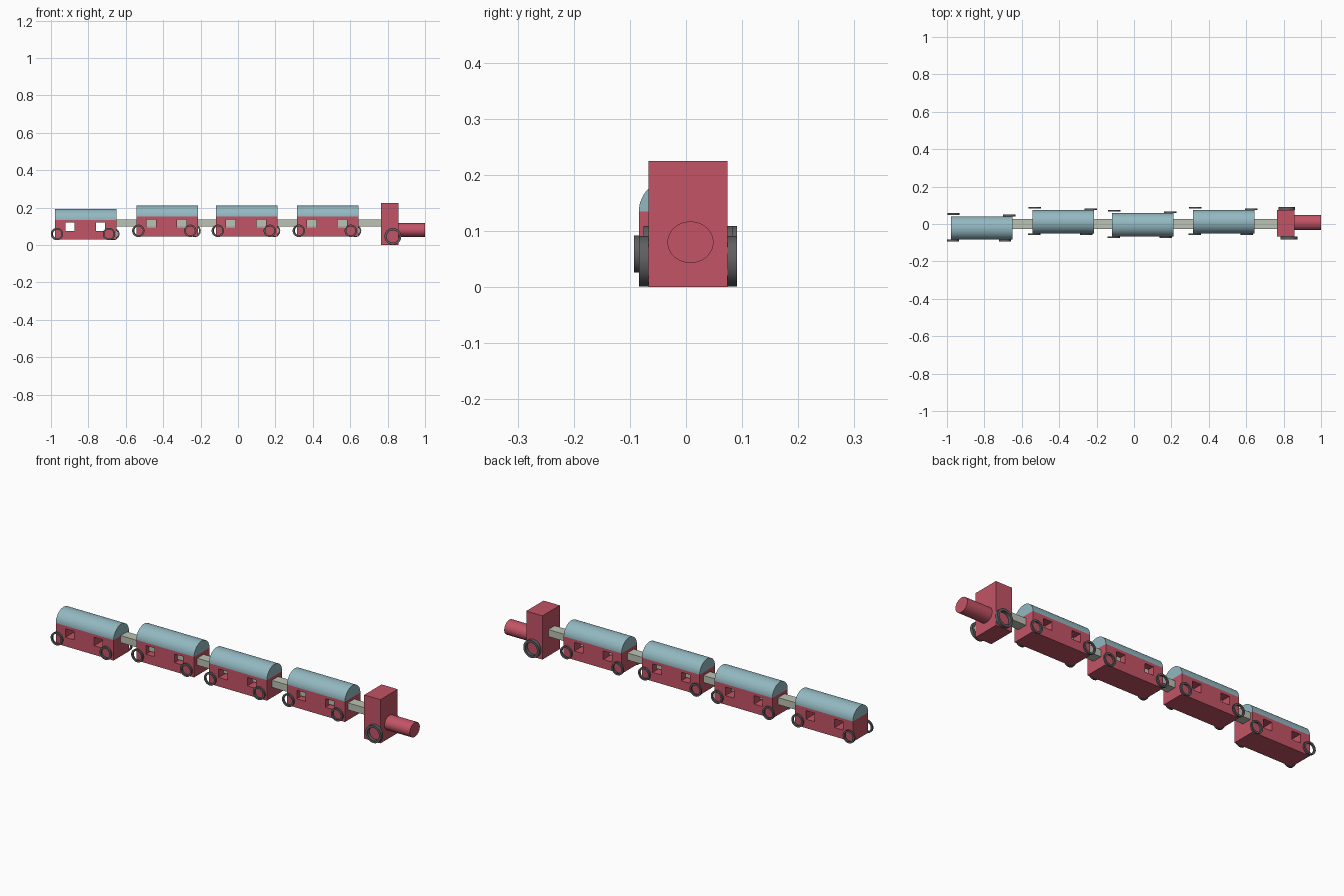
import bpy, bmesh, math

if "Cube" in bpy.data.objects:
    bpy.data.objects.remove(bpy.data.objects["Cube"])


def material(name, rgb):
    m = bpy.data.materials.new(name)
    m.diffuse_color = (*rgb, 1)
    m.use_nodes = True
    m.node_tree.nodes["Principled BSDF"].inputs["Base Color"].default_value = m.diffuse_color
    return m


RED = material("red_paint", (0.546, 0.088, 0.133))
BLUE = material("blue_roof", (0.29, 0.48, 0.53))
DARK = material("dark_rubber", (0.11, 0.115, 0.12))
BEAM = material("grey_beam", (0.50, 0.54, 0.45))


def finish(name, bm, mat, smooth=False):
    bmesh.ops.recalc_face_normals(bm, faces=bm.faces)
    me = bpy.data.meshes.new(name)
    bm.to_mesh(me)
    bm.free()
    ob = bpy.data.objects.new(name, me)
    bpy.context.collection.objects.link(ob)
    if mat:
        me.materials.append(mat)
    if smooth:
        bpy.ops.object.select_all(action='DESELECT')
        ob.select_set(True)
        bpy.context.view_layer.objects.active = ob
        bpy.ops.object.shade_smooth_by_angle(angle=math.radians(35))
    return ob


def box(name, x, y, z, mat=None):
    bm = bmesh.new()
    bmesh.ops.create_cube(bm, size=1)
    for v in bm.verts:
        for i, (a, b) in enumerate((x, y, z)):
            v.co[i] = (a + b) / 2 + v.co[i] * (b - a)
    return finish(name, bm, mat)


def extrude_profile(name, pts, depth, mat):
    bm = bmesh.new()
    face = bm.faces.new([bm.verts.new(p) for p in pts])
    out = bmesh.ops.extrude_face_region(bm, geom=[face])["geom"]
    verts = [g for g in out if isinstance(g, bmesh.types.BMVert)]
    bmesh.ops.translate(bm, verts=verts, vec=(depth, 0, 0))
    # the extrusion leaves the starting cap in place or removes it: close any gap
    bmesh.ops.holes_fill(bm, edges=[e for e in bm.edges if e.is_boundary], sides=0)
    return finish(name, bm, mat, True)


def wheel(name, x, z, y0, y1, r_out, r_in, n=40):
    # open rim: a rectangular section swept round the y axis
    bm = bmesh.new()
    section = ((r_out, y0), (r_out, y1), (r_in, y1), (r_in, y0))
    rings = []
    for i in range(n):
        a = math.tau * i / n
        rings.append([bm.verts.new((x + r * math.cos(a), y, z + r * math.sin(a)))
                      for r, y in section])
    for i in range(n):
        p, q = rings[i], rings[(i + 1) % n]
        for j in range(4):
            k = (j + 1) % 4
            bm.faces.new((p[j], p[k], q[k], q[j]))
    return finish(name, bm, DARK, True)


LENGTH, WIDTH = 0.329, 0.125


def carriage(i, x, y, z):
    # body with two window openings cut right through
    body = box(f"carriage_body_{i}", (x, x + LENGTH), (y, y + WIDTH), (z, z + 0.105), RED)
    for k, (a, b) in enumerate(((0.055, 0.104), (0.218, 0.267))):
        cutter = box(f"window_cutter_{i}_{k}", (x + a, x + b),
                     (y - 0.05, y + WIDTH + 0.05), (z + 0.046, z + 0.090))
        cutter.hide_render = True
        cutter.hide_viewport = True
        mod = body.modifiers.new("window", 'BOOLEAN')
        mod.operation = 'DIFFERENCE'
        mod.solver = 'EXACT'
        mod.object = cutter
    # barrel roof
    n = 32
    pts = [(x, y + WIDTH / 2 + WIDTH / 2 * math.cos(math.pi * k / n),
            z + 0.105 + 0.059 * math.sin(math.pi * k / n)) for k in range(n + 1)]
    extrude_profile(f"carriage_roof_{i}", pts, LENGTH, BLUE)
    # wheels
    for side, dx, dy in (("front_left", 0.010, -0.009), ("front_right", 0.288, -0.009),
                         ("back_left", 0.013, WIDTH + 0.008),
                         ("back_right", 0.311, WIDTH)):
        wheel(f"carriage_wheel_{side}_{i}", x + dx, z + 0.029,
              y + dy, y + dy + 0.009, 0.033, 0.024)


for i, (x, y, z) in enumerate(((-0.978, -0.084, 0.030), (-0.543, -0.051, 0.047),
                               (-0.118, -0.067, 0.047), (0.315, -0.051, 0.047)), 1):
    carriage(i, x, y, z)

# coupling beam running through the carriages
box("coupling_beam", (-0.652, 0.767), (-0.026, 0.026), (0.100, 0.136), BEAM)

# engine cab and boiler
box("engine_cab", (0.765, 0.857), (-0.067, 0.074), (0.0, 0.225), RED)
boiler = [(0.85, 0.008 + 0.041 * math.cos(math.tau * k / 40),
           0.080 + 0.037 * math.sin(math.tau * k / 40)) for k in range(40)]
extrude_profile("engine_boiler", boiler, 0.15, RED)

# engine wheels
wheel("engine_wheel_front", 0.828, 0.046, -0.084, -0.067, 0.045, 0.033)
wheel("engine_wheel_back", 0.817, 0.046, 0.074, 0.091, 0.045, 0.033)
